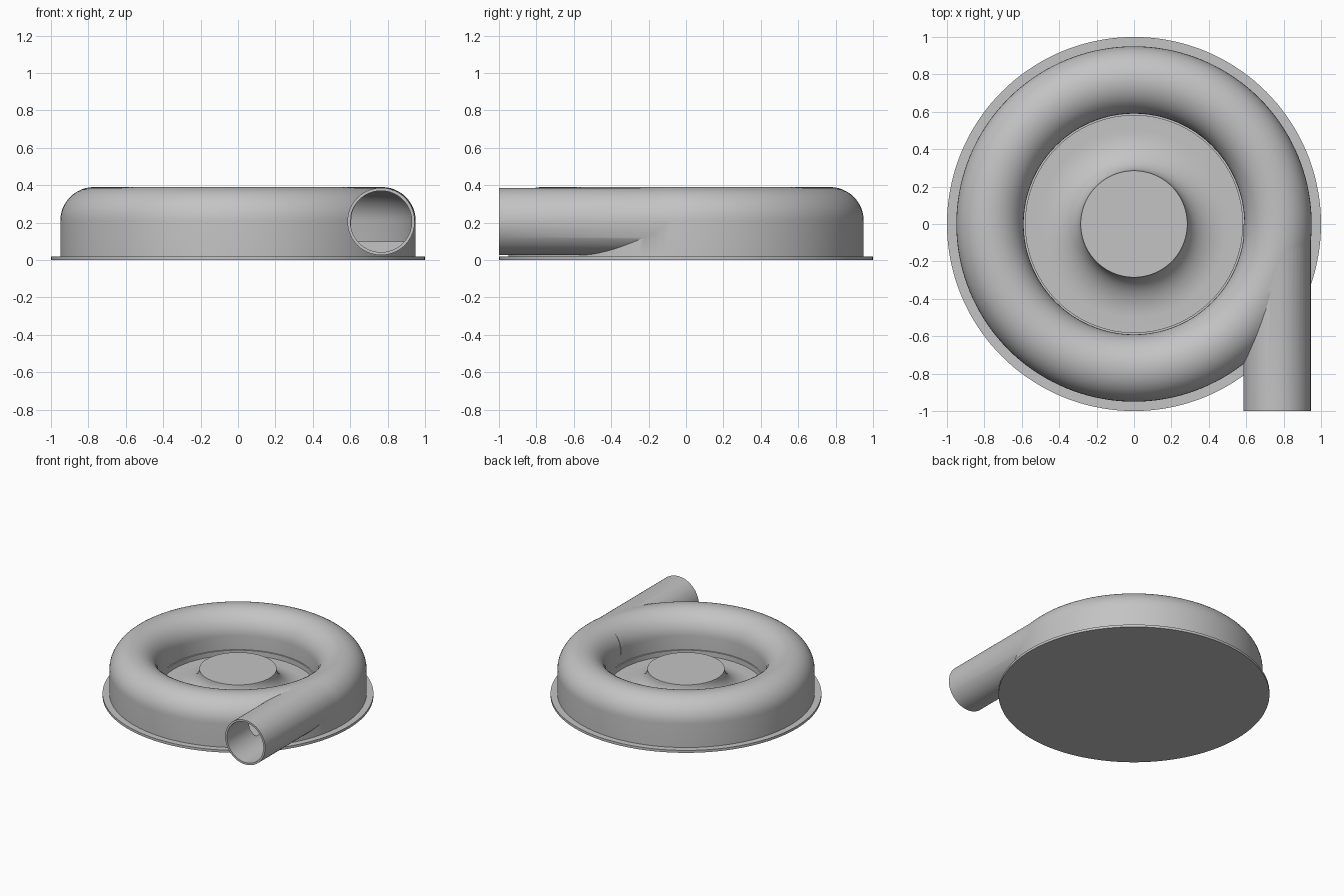
import bpy, bmesh, math
from mathutils import Matrix, Vector

cube = bpy.data.objects.get("Cube")
if cube:
    bpy.data.objects.remove(cube, do_unlink=True)

grey = bpy.data.materials.new("light grey")
grey.use_nodes = True
colour = (0.55, 0.55, 0.55, 1)
grey.diffuse_color = colour
grey.node_tree.nodes["Principled BSDF"].inputs["Base Color"].default_value = colour

TUBE_R, PIPE_X, PIPE_Z, MID_Z = 0.77, 0.765, 0.206, 0.21
OUTER, INNER = 0.18, 0.165


def finish(name, bm):
    bmesh.ops.remove_doubles(bm, verts=bm.verts, dist=0.0001)
    bmesh.ops.recalc_face_normals(bm, faces=bm.faces)
    mesh = bpy.data.meshes.new(name)
    bm.to_mesh(mesh)
    bm.free()
    mesh.materials.append(grey)
    obj = bpy.data.objects.new(name, mesh)
    bpy.context.collection.objects.link(obj)
    return obj


def revolve(name, profile, closed=False, steps=144):
    bm = bmesh.new()
    verts = [bm.verts.new((r, 0, z)) for r, z in profile]
    edges = [bm.edges.new(pair) for pair in zip(verts, verts[1:])]
    if closed:
        edges.append(bm.edges.new((verts[-1], verts[0])))
    bmesh.ops.spin(bm, geom=verts + edges, cent=(0, 0, 0), axis=(0, 0, 1),
                   angle=math.tau, steps=steps)
    return finish(name, bm)


def cylinder_y(name, radius, y0, y1):
    bm = bmesh.new()
    place = Matrix.Translation((PIPE_X, (y0 + y1) / 2, PIPE_Z)) @ Matrix.Rotation(math.pi / 2, 4, "X")
    bmesh.ops.create_cone(bm, cap_ends=True, segments=64, radius1=radius,
                          radius2=radius, depth=y1 - y0, matrix=place)
    return finish(name, bm)


def half_round(radius, n=24):
    # Dome over the channel, from the outer wall to the inner wall
    return [(TUBE_R + radius * math.cos(math.pi * i / n),
             MID_Z + radius * math.sin(math.pi * i / n)) for i in range(n + 1)]


def combine(obj, other, operation):
    bpy.context.view_layer.objects.active = obj
    mod = obj.modifiers.new(operation.lower(), "BOOLEAN")
    mod.operation, mod.solver, mod.object = operation, "EXACT", other
    bpy.ops.object.modifier_apply(modifier=mod.name)
    bpy.data.objects.remove(other, do_unlink=True)


# Concave flank of the central hub, from the dish floor up to the flat top
hub = [(0.285 + 0.215 * (1 - math.sin(a)) ** 1.0, 0.22 - 0.16 * (1 - math.cos(a)))
       for a in [math.pi / 2 * i / 12 for i in range(13)]]
hub = [(0.5 - 0.215 * math.sin(a), 0.22 - 0.16 * math.cos(a))
       for a in [math.pi / 2 * i / 12 for i in range(13)]]

# Flanged base, rounded ring and hub in one turned profile
housing = revolve("blower_housing",
                  [(0, 0), (1, 0), (1, 0.02), (0.95, 0.02)] + half_round(OUTER)
                  + [(0.59, 0.1), (0.58, 0.1), (0.58, 0.06)] + hub + [(0, 0.22)])

# Tangential outlet pipe, then the hollow channel and the bore
combine(housing, cylinder_y("outlet_pipe", OUTER, -1, 0), "UNION")
cavity = [(TUBE_R - INNER, 0.1), (TUBE_R + INNER, 0.1)] + half_round(INNER)
combine(housing, revolve("channel_cutter", cavity, closed=True), "DIFFERENCE")
combine(housing, cylinder_y("bore_cutter", INNER - 0.001, -1.1, 0), "DIFFERENCE")

# Smooth shading with crisp rims
bpy.ops.object.select_all(action="DESELECT")
housing.select_set(True)
bpy.context.view_layer.objects.active = housing
bpy.ops.object.shade_smooth_by_angle(angle=math.radians(30))
